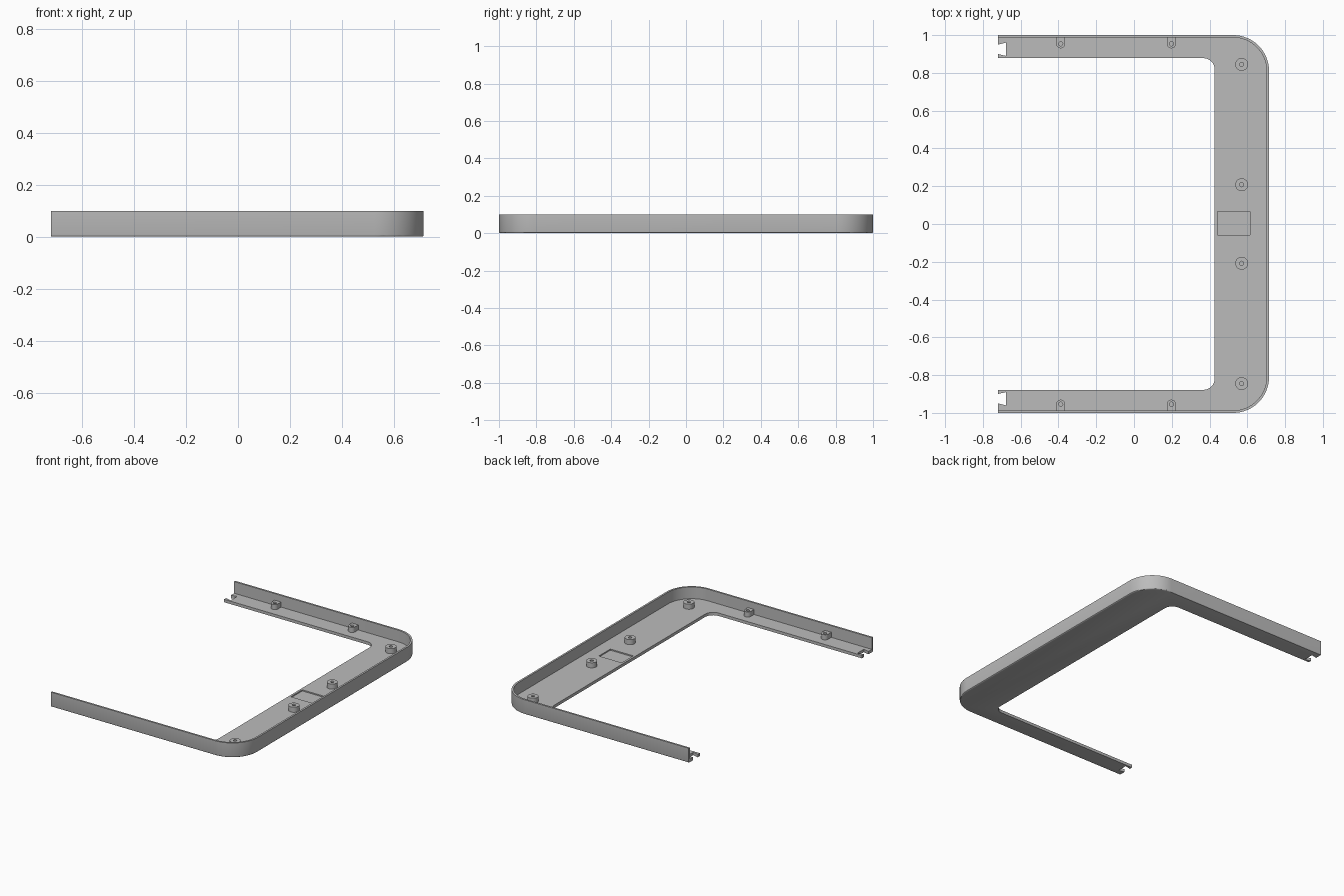
import bpy, bmesh
from math import sin, cos, pi, radians

if "Cube" in bpy.data.objects:
    bpy.data.objects.remove(bpy.data.objects["Cube"])

LEFT, RIGHT, HALF = -0.72, 0.715, 1.0
WALL, FLOOR, TOP, POST_TOP = 0.013, 0.02, 0.1, 0.055
HOLE = 0.011

grey = bpy.data.materials.new("plain_grey")
grey.use_nodes = True
grey.diffuse_color = (0.5, 0.5, 0.5, 1)
grey.node_tree.nodes["Principled BSDF"].inputs["Base Color"].default_value = (0.5, 0.5, 0.5, 1)


def arc(cx, cy, r, start, end, steps):
    """Points on a circular arc, angles in degrees."""
    angles = [radians(start + (end - start) * i / steps) for i in range(steps + 1)]
    return [(cx + r * cos(a), cy + r * sin(a)) for a in angles]


def prism(name, outline, z0, z1, bevel_rule=None):
    """Extrude a flat outline; optionally round the bottom edges picked by a rule."""
    bm = bmesh.new()
    base = bm.faces.new([bm.verts.new((x, y, z0)) for x, y in outline])
    geom = bmesh.ops.extrude_face_region(bm, geom=[base])["geom"]
    for v in geom:
        if isinstance(v, bmesh.types.BMVert):
            v.co.z = z1
    bmesh.ops.recalc_face_normals(bm, faces=bm.faces)
    if bevel_rule:
        edges = [e for e in bm.edges if all(v.co.z == z0 for v in e.verts)
                 and bevel_rule((e.verts[0].co + e.verts[1].co) / 2)]
        bmesh.ops.bevel(bm, geom=edges, offset=0.008, segments=3, profile=0.5, affect='EDGES')
    mesh = bpy.data.meshes.new(name)
    bm.to_mesh(mesh)
    bm.free()
    mesh.materials.append(grey)
    obj = bpy.data.objects.new(name, mesh)
    bpy.context.collection.objects.link(obj)
    return obj


def activate(obj):
    bpy.ops.object.select_all(action='DESELECT')
    obj.select_set(True)
    bpy.context.view_layer.objects.active = obj


def cut(obj, cutter):
    """Subtract a cutter and discard it."""
    mod = obj.modifiers.new("cut", 'BOOLEAN')
    mod.operation, mod.solver, mod.object = 'DIFFERENCE', 'EXACT', cutter
    activate(obj)
    bpy.ops.object.modifier_apply(modifier=mod.name)
    bpy.data.objects.remove(cutter)


def smooth(obj):
    activate(obj)
    bpy.ops.object.shade_smooth_by_angle(angle=radians(30))


def outer_side(inset, r):
    """Outer rounded corners, from the front arm to the back arm."""
    cx, cy = RIGHT - 0.19, HALF - 0.19
    return arc(cx, -cy, r - inset, -90, 0, 16) + arc(cx, cy, r - inset, 0, 90, 16)


# Frame: U-shaped tray with an outer wall and an open inner edge
inner_x, inner_y, fillet = 0.427, 0.878, 0.06
frame_outline = ([(LEFT, -HALF)] + outer_side(0, 0.19) + [(LEFT, HALF), (LEFT, inner_y)]
                 + arc(inner_x - fillet, inner_y - fillet, fillet, 90, 0, 8)
                 + arc(inner_x - fillet, fillet - inner_y, fillet, 0, -90, 8)
                 + [(LEFT, -inner_y)])
frame = prism("tray_frame", frame_outline, 0, TOP,
              lambda m: m.x > LEFT + 0.01 and (abs(m.y) > 0.9 or m.x > 0.5))
cavity = [(LEFT - 0.1, WALL - HALF)] + outer_side(WALL, 0.19) + [(LEFT - 0.1, HALF - WALL)]
cut(frame, prism("cavity_cutter", cavity, FLOOR, TOP + 0.1))

# Shallow rectangular pocket in the floor
pocket = [(0.442, -0.058), (0.615, -0.058), (0.615, 0.066), (0.442, 0.066)]
cut(frame, prism("pocket_cutter", pocket, FLOOR - 0.008, TOP))

# Dovetail notches at the arm ends
for s in (-1, 1):
    notch = [(LEFT - 0.04, s * 0.942), (LEFT - 0.04, s * 0.908), (LEFT, s * 0.9),
             (LEFT + 0.042, s * 0.89), (LEFT + 0.042, s * 0.96), (LEFT, s * 0.95)]
    cut(frame, prism("notch_cutter", notch, -0.1, FLOOR + 0.01))
smooth(frame)


def post(name, outline, x, y):
    """A raised post with a blind screw hole."""
    obj = prism(name, outline, FLOOR - 0.002, POST_TOP)
    cut(obj, prism("hole_cutter", arc(x, y, HOLE, 0, 345, 23), FLOOR, TOP))
    smooth(obj)


# Round screw posts along the wide side
for i, y in enumerate((-0.845, -0.208, 0.208, 0.845)):
    post(f"round_post_{i + 1}", arc(0.57, y, 0.034, 0, 350, 35), 0.57, y)

# Round-ended screw tabs against the arm walls
for side, s in (("front", -1), ("back", 1)):
    for i, x in enumerate((-0.388, 0.198)):
        y, w = s * 0.954, 0.024
        edge = s * (HALF - WALL + 0.002)
        tab = arc(x, y, w, 0, -180 * s, 16)
        post(f"{side}_wall_tab_{i + 1}", tab + [(x - w, edge), (x + w, edge)], x, y)
